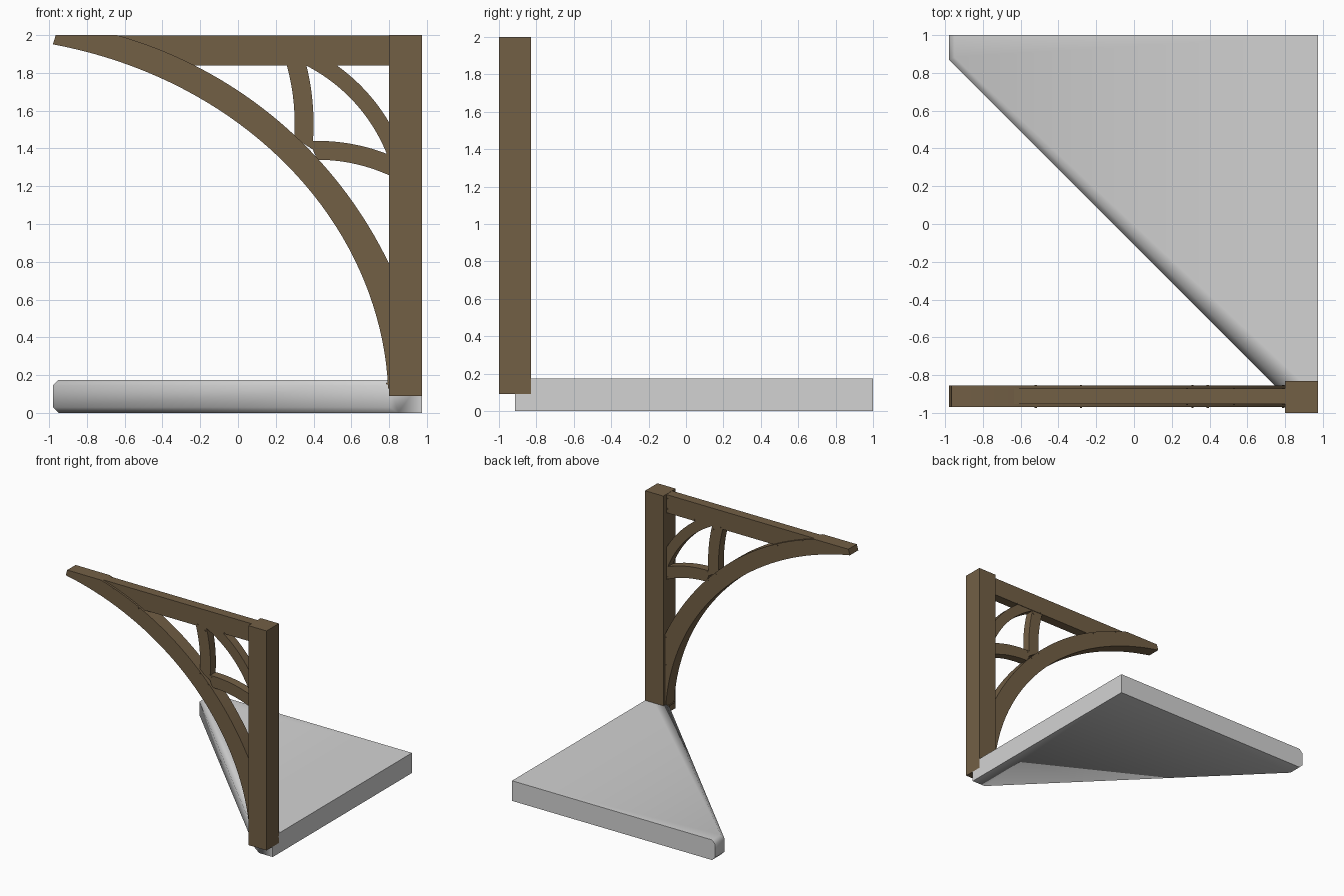
import bpy, bmesh, math

if "Cube" in bpy.data.objects:
    bpy.data.objects.remove(bpy.data.objects["Cube"])

def material(name, rgb):
    m = bpy.data.materials.new(name)
    m.diffuse_color = (*rgb, 1)
    m.use_nodes = True
    m.node_tree.nodes["Principled BSDF"].inputs["Base Color"].default_value = m.diffuse_color
    return m

WOOD = material("brown_timber", (0.17, 0.115, 0.06))
STONE = material("pale_grey", (0.65, 0.65, 0.65))
YC = -0.9125  # centre plane of the timber frame

def finish(name, bm, mat, angle=30):
    bmesh.ops.recalc_face_normals(bm, faces=bm.faces)
    me = bpy.data.meshes.new(name)
    bm.to_mesh(me)
    bm.free()
    me.materials.append(mat)
    ob = bpy.data.objects.new(name, me)
    bpy.context.collection.objects.link(ob)
    bpy.ops.object.select_all(action='DESELECT')
    ob.select_set(True)
    bpy.context.view_layer.objects.active = ob
    bpy.ops.object.shade_smooth_by_angle(angle=math.radians(angle))
    return ob

def prism(points, offset):
    """Extrude a closed loop of 3D points along offset."""
    bm = bmesh.new()
    face = bm.faces.new([bm.verts.new(p) for p in points])
    ext = bmesh.ops.extrude_face_region(bm, geom=[face])
    verts = [v for v in ext["geom"] if isinstance(v, bmesh.types.BMVert)]
    bmesh.ops.translate(bm, verts=verts, vec=offset)
    return bm

def timber(name, profile, half, yc=YC):
    """Timber from an x-z profile with a half thickness in y."""
    return finish(name, prism([(x, yc - half, z) for x, z in profile], (0, 2 * half, 0)), WOOD)

def arc(cx, cz, rx, rz, a0, a1, n=24):
    return [(cx + rx * math.cos(a0 + (a1 - a0) * i / n),
             cz + rz * math.sin(a0 + (a1 - a0) * i / n)) for i in range(n + 1)]

def rect(x0, x1, z0, z1):
    return [(x0, z0), (x1, z0), (x1, z1), (x0, z1)]

# Post and top beam
timber("corner_post", rect(0.80, 0.975, 0.09, 2.0), 0.085, -0.915)
timber("top_beam", [(-0.60, 1.985), (-0.25, 1.84), (0.80, 1.84), (0.80, 1.998), (-0.64, 1.998)], 0.041)

# Large arched brace: circular upper edge, elliptical lower edge
ox, oz, orad = -1.263, -0.203, 2.289
upper = arc(ox, oz, orad, orad, math.acos((-0.64 - ox) / orad), math.acos((0.80 - ox) / orad), 36)
ix, iz, ia, ib = -1.45, 0.05, 2.247, 1.944
lower = arc(ix, iz, ia, ib, math.asin((0.13 - iz) / ib), math.acos((-0.98 - ix) / ia), 40)
timber("arched_brace", upper + [(0.80, 0.13)] + lower + [(-0.965, 2.0)], 0.0575)

# Small curved braces inside the corner
def curved_brace(name, cx, cz, r0, r1, inner, outer):
    a = arc(cx, cz, r0, r0, math.radians(inner[0]), math.radians(inner[1]))
    b = arc(cx, cz, r1, r1, math.radians(outer[0]), math.radians(outer[1]))
    timber(name, a + b[::-1], 0.037)

curved_brace("corner_brace", -0.048, 1.037, 0.90, 0.985, (19, 64), (29.5, 56))
curved_brace("upright_strut", -0.88, 1.53, 1.18, 1.28, (-3.5, 15.5), (-6, 14.5))
curved_brace("level_strut", 0.42, 0.42, 0.92, 1.02, (64.5, 90), (67.5, 92.5))

# Tiny pegs at the joints, going right through the timbers
def pegs(name, spots, half):
    bm = bmesh.new()
    for x, z in spots:
        ring = [bm.verts.new((px, YC - half, pz))
                for px, pz in arc(x, z, 0.006, 0.006, 0, math.tau * 7 / 8, 7)]
        f = bm.faces.new(ring)
        ext = bmesh.ops.extrude_face_region(bm, geom=[f])
        bmesh.ops.translate(bm, vec=(0, 2 * half, 0),
                            verts=[v for v in ext["geom"] if isinstance(v, bmesh.types.BMVert)])
    finish(name, bm, WOOD)

pegs("arch_pegs", [(-0.52, 1.955), (-0.28, 1.85), (0.31, 1.44), (0.39, 1.37),
                   (0.79, 0.76), (0.79, 0.52), (0.79, 0.155)], 0.061)
pegs("beam_pegs", [(0.79, 1.965), (0.79, 1.875), (0.53, 1.85), (0.28, 1.85)], 0.045)
pegs("strut_pegs", [(0.35, 1.815), (0.79, 1.53), (0.78, 1.35), (0.79, 1.28), (0.41, 1.425)], 0.041)

# Triangular base slab, bevelled along the diagonal and the left end
plan = [(-0.98, 1.0), (-0.98, 0.87), (0.805, -0.915), (0.975, -0.915), (0.975, 1.0)]
bm = prism([(x, y, 0) for x, y in plan], (0, 0, 0.175))

def soft(e):
    (x0, y0, z0), (x1, y1, z1) = (v.co for v in e.verts)
    return abs(z0 - z1) < 1e-4 and (abs(x0 - x1) < 1e-4 and x0 < 0 or
                                    abs(x0 - x1) > 0.5 and abs(y0 - y1) > 0.5)

bmesh.ops.bevel(bm, geom=[e for e in bm.edges if soft(e)], offset=0.03,
                offset_type='OFFSET', segments=1, affect='EDGES')
finish("base_slab", bm, STONE, 60)
